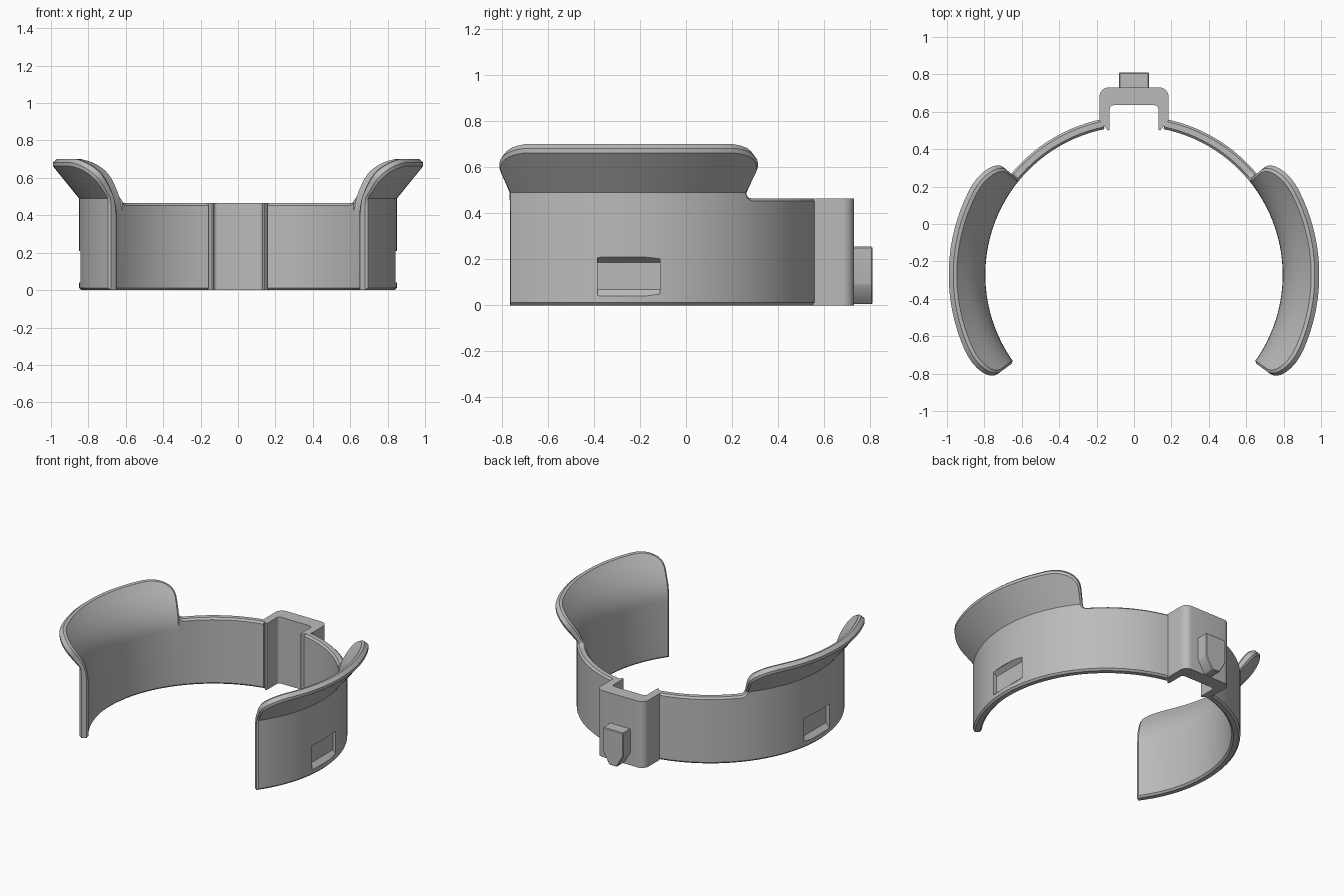
import bpy, bmesh
from math import sin, cos, pi, radians
from mathutils import Vector

cube = bpy.data.objects.get("Cube")
if cube:
    bpy.data.objects.remove(cube, do_unlink=True)

grey = bpy.data.materials.new("grey_plastic")
grey.use_nodes = True
grey.diffuse_color = (0.5, 0.5, 0.5, 1)
grey.node_tree.nodes["Principled BSDF"].inputs["Base Color"].default_value = (0.5, 0.5, 0.5, 1)

CENTRE_Y = -0.272
RADIUS, WALL, CHAMFER = 0.85, 0.055, 0.012
CREASE, RIM, LEDGE, TIP = 0.49, 0.675, 0.465, 0.57
BEND_START, BEND_END = 0.40, 0.60
START, END, BACK = radians(-36), radians(39.5), radians(78.5)
CORNER = radians(12)
FILLET = 0.035


def make_object(name, bm):
    bmesh.ops.recalc_face_normals(bm, faces=bm.faces)
    mesh = bpy.data.meshes.new(name)
    bm.to_mesh(mesh)
    bm.free()
    obj = bpy.data.objects.new(name, mesh)
    bpy.context.collection.objects.link(obj)
    mesh.materials.append(grey)
    return obj


def extrude(name, outline, direction):
    """Solid from a planar outline of 3D points."""
    bm = bmesh.new()
    face = bm.faces.new([bm.verts.new(p) for p in outline])
    new = bmesh.ops.extrude_face_region(bm, geom=[face])["geom"]
    verts = [v for v in new if isinstance(v, bmesh.types.BMVert)]
    bmesh.ops.translate(bm, verts=verts, vec=direction)
    return make_object(name, bm)


def finish(obj):
    """Apply the modifiers, then smooth the curved faces."""
    bpy.ops.object.select_all(action='DESELECT')
    obj.select_set(True)
    bpy.context.view_layer.objects.active = obj
    for mod in list(obj.modifiers):
        bpy.ops.object.modifier_apply(modifier=mod.name)
    bpy.ops.object.shade_smooth_by_angle(angle=radians(30))


# Wall section: (radius, height) on the outer and inner skins
SLOPE = (1.0 - RADIUS) / (RIM - CREASE)
NORMAL = Vector((-1, SLOPE)).normalized() * WALL


def outer_skin(z):
    return Vector((RADIUS + max(0, z - CREASE) * SLOPE, z))


def inner_skin(z, straight):
    if straight or z <= BEND_START:
        return Vector((RADIUS - WALL, z))
    if z >= BEND_END:
        return outer_skin(z) + NORMAL
    u = (z - BEND_START) / (BEND_END - BEND_START)
    a = Vector((RADIUS - WALL, BEND_START))
    b = Vector((RADIUS - WALL, 0.51))
    c = outer_skin(BEND_END) + NORMAL
    return a * (1 - u) ** 2 + b * 2 * u * (1 - u) + c * u * u


def columns(inset):
    """(angle, lower top, flare top or None) for each column, outline shrunk by inset."""
    turn = inset / 0.9
    arc = [k / 8 * pi / 2 for k in range(9)]
    height = RIM - TIP - inset
    cols = [(START + CORNER - (CORNER - turn) * cos(a), CREASE, TIP + height * sin(a)) for a in arc]
    first, last = START + CORNER, END - CORNER
    cols += [(first + (last - first) * k / 16, CREASE, RIM - inset) for k in range(1, 16)]
    cols += [(END - CORNER + (CORNER - turn) * cos(a), CREASE, TIP + height * sin(a))
             for a in reversed(arc)]
    drop = CREASE - LEDGE + inset
    cols += [(END + FILLET - (FILLET + turn) * cos(a), CREASE - drop * sin(a), None)
             for a in arc[2::2]]
    first = END + FILLET
    cols += [(first + (BACK - first) * k / 12, LEDGE - inset, None) for k in range(1, 13)]
    return cols


def layer(bm, inset, depth):
    """Grid of vertices at one depth through the wall."""
    grid = {}
    for j, (angle, low, high) in enumerate(columns(inset)):
        rows = [inset] + [BEND_START + (low - BEND_START) * k / 3 for k in range(4)]
        if high is not None:
            rows += [low + (high - low) * k / 6 for k in range(1, 7)]
        for i, z in enumerate(rows):
            r, h = outer_skin(z).lerp(inner_skin(z, high is None), depth)
            grid[i, j] = bm.verts.new((r * cos(angle), CENTRE_Y + r * sin(angle), h))
    return grid


# Curved band with a flared wing, chamfered along its whole outline
bm = bmesh.new()
t = CHAMFER / WALL
layers = [layer(bm, CHAMFER, 0), layer(bm, 0, t), layer(bm, 0, 1 - t), layer(bm, CHAMFER, 1)]
edges = {}
for i, j in layers[0]:
    quad = [(i, j), (i, j + 1), (i + 1, j + 1), (i + 1, j)]
    if all(key in layers[0] for key in quad):
        for skin in (layers[0], layers[3]):
            bm.faces.new([skin[key] for key in quad])
        for a, b in zip(quad, quad[1:] + quad[:1]):
            edges[frozenset((a, b))] = edges.get(frozenset((a, b)), 0) + 1
for edge, count in edges.items():
    if count == 1:
        a, b = edge
        for near, far in zip(layers, layers[1:]):
            bm.faces.new((near[a], near[b], far[b], far[a]))
used = {v for f in bm.faces for v in f.verts}
bmesh.ops.delete(bm, geom=[v for v in bm.verts if v not in used], context='VERTS')
band = make_object("flared_band", bm)

# Sloped pocket in the outer side of each wing
section = [(0.815, 0.07), (0.845, 0.04), (0.95, 0.04), (0.95, 0.21), (0.845, 0.21), (0.815, 0.187)]
cutter = extrude("pocket_cutter", [(x, -0.385, z) for x, z in section], (0, 0.272, 0))
cutter.hide_render = True
cut = band.modifiers.new("pocket", 'BOOLEAN')
cut.operation, cut.solver, cut.object = 'DIFFERENCE', 'EXACT', cutter
mirror = band.modifiers.new("other_side", 'MIRROR')
mirror.use_mirror_merge = False
finish(band)
bpy.data.objects.remove(cutter, do_unlink=True)


# U-shaped bracket at the back
def corner(x, y, r):
    return [(x - r + r * cos(a), y - r + r * sin(a)) for a in (k * pi / 12 for k in range(7))]


half = [(0.185, 0.553)] + corner(0.185, 0.73, 0.05)
inner = corner(0.13, 0.635, 0.02)[::-1] + [(0.13, 0.505), (0.14, 0.5)]
plan = half + [(-x, y) for x, y in reversed(half)]
plan += [(-x, y) for x, y in reversed(inner)] + inner
bracket = extrude("back_bracket", [(x, y, 0) for x, y in plan], (0, 0, LEDGE))
finish(bracket)

# Pointed hook on the bracket
side = [(0.08, 0.255), (0.08, 0.09), (0.03, 0.005)]
shape = side + [(-x, z) for x, z in reversed(side)]
hook = extrude("back_hook", [(x, 0.72, z) for x, z in shape], (0, 0.09, 0))
bevel = hook.modifiers.new("soft_edges", 'BEVEL')
bevel.width, bevel.segments = 0.005, 1
finish(hook)
